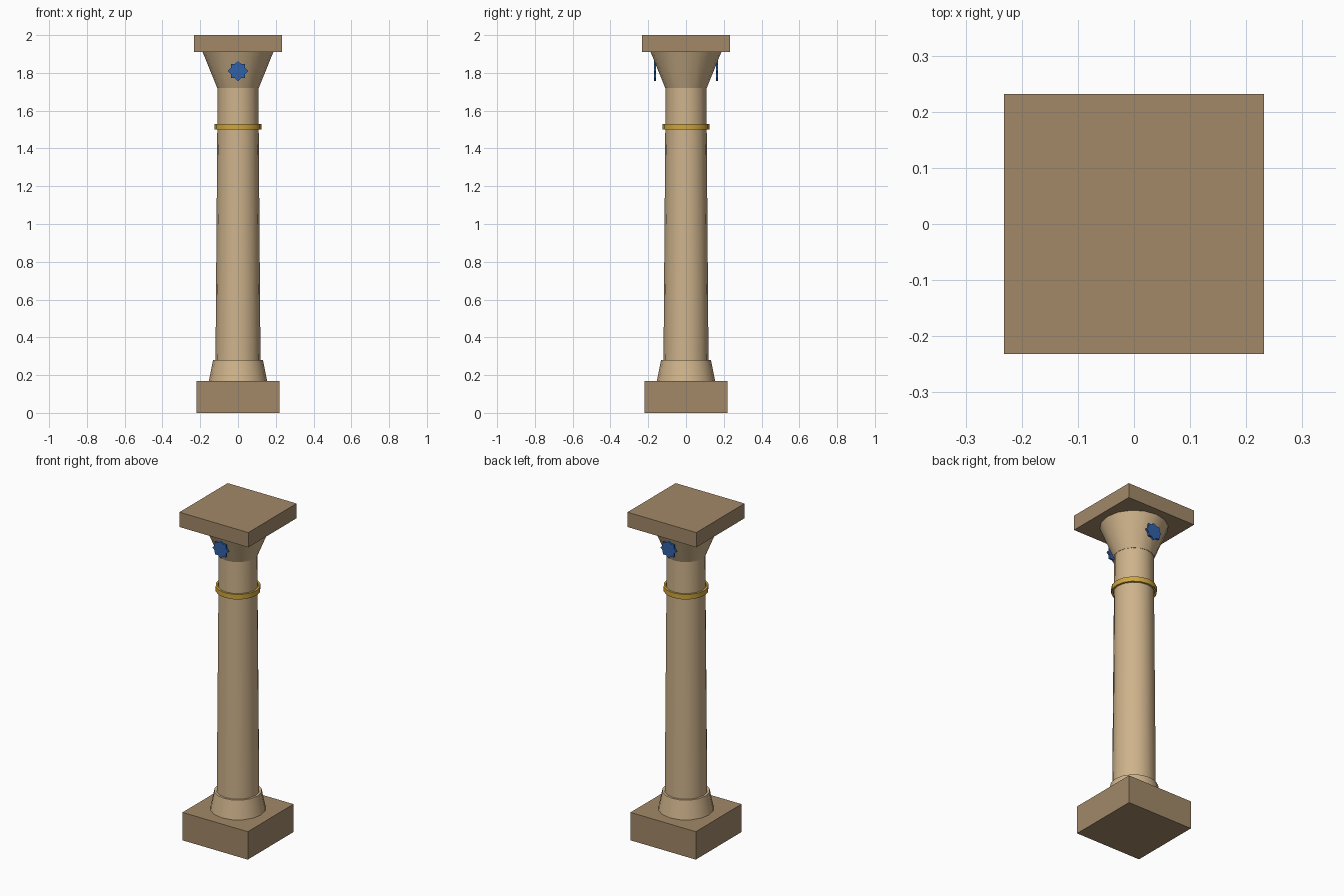
import bpy, bmesh, math

if "Cube" in bpy.data.objects:
    bpy.data.objects.remove(bpy.data.objects["Cube"])

def material(name, rgb):
    m = bpy.data.materials.new(name)
    m.diffuse_color = (*rgb, 1)
    m.use_nodes = True
    m.node_tree.nodes["Principled BSDF"].inputs["Base Color"].default_value = m.diffuse_color
    return m

STONE = material("sandstone", (0.62, 0.45, 0.26))
DARK = material("dark_sandstone", (0.36, 0.25, 0.14))
GOLD = material("gold", (0.62, 0.38, 0.05))
BLUE = material("blue_glaze", (0.03, 0.12, 0.40))
SIDES = 16

def finish(name, bm, mat, smooth=False):
    bmesh.ops.recalc_face_normals(bm, faces=bm.faces)
    me = bpy.data.meshes.new(name)
    bm.to_mesh(me)
    bm.free()
    me.materials.append(mat)
    ob = bpy.data.objects.new(name, me)
    bpy.context.collection.objects.link(ob)
    if smooth:
        bpy.ops.object.select_all(action='DESELECT')
        ob.select_set(True)
        bpy.context.view_layer.objects.active = ob
        bpy.ops.object.shade_smooth_by_angle(angle=math.radians(35))
    return ob

def block(name, half, z0, z1):
    bm = bmesh.new()
    bmesh.ops.create_cube(bm, size=1)
    bmesh.ops.scale(bm, vec=(2 * half, 2 * half, z1 - z0), verts=bm.verts)
    bmesh.ops.translate(bm, vec=(0, 0, (z0 + z1) / 2), verts=bm.verts)
    finish(name, bm, DARK)

def drum(name, r0, r1, z0, z1):
    bm = bmesh.new()
    bmesh.ops.create_cone(bm, cap_ends=True, segments=SIDES,
                          radius1=r0, radius2=r1, depth=z1 - z0)
    bmesh.ops.translate(bm, vec=(0, 0, (z0 + z1) / 2), verts=bm.verts)
    finish(name, bm, STONE, smooth=True)

def band(name, r_in, r_out, z0, z1):
    bm = bmesh.new()
    profile = [(r_in, z0), (r_out, z0), (r_out, z1), (r_in, z1)]
    rings = [[bm.verts.new((r * math.cos(a), r * math.sin(a), z)) for r, z in profile]
             for a in (2 * math.pi * i / SIDES for i in range(SIDES))]
    for i in range(SIDES):
        a, b = rings[i], rings[(i + 1) % SIDES]
        for j in range(4):
            k = (j + 1) % 4
            bm.faces.new((a[j], b[j], b[k], a[k]))
    finish(name, bm, GOLD, smooth=True)

def star(name, y0, y1, z, r_out, r_in):
    bm = bmesh.new()
    pts = []
    for i in range(16):
        r, a = (r_in if i % 2 else r_out), math.pi * i / 8
        pts.append(bm.verts.new((r * math.cos(a), y0, z + r * math.sin(a))))
    face = bm.faces.new(pts)
    ext = bmesh.ops.extrude_face_region(bm, geom=[face], use_keep_orig=True)
    moved = [v for v in ext["geom"] if isinstance(v, bmesh.types.BMVert)]
    bmesh.ops.translate(bm, vec=(0, y1 - y0, 0), verts=moved)
    finish(name, bm, BLUE)

# Square foot and top slab
block("plinth", 0.22, 0, 0.17)
block("abacus", 0.232, 1.91, 2.0)

# Round stone parts
drum("base_collar", 0.154, 0.132, 0.17, 0.28)
drum("shaft", 0.12, 0.108, 0.17, 1.72)
drum("capital", 0.11, 0.187, 1.72, 1.91)

# Gold ring and the front and back star ornaments
band("neck_ring", 0.113, 0.125, 1.50, 1.53)
for label, s in (("front", -1), ("back", 1)):
    star(label + "_star", s * 0.158, s * 0.17, 1.81, 0.053, 0.041)
